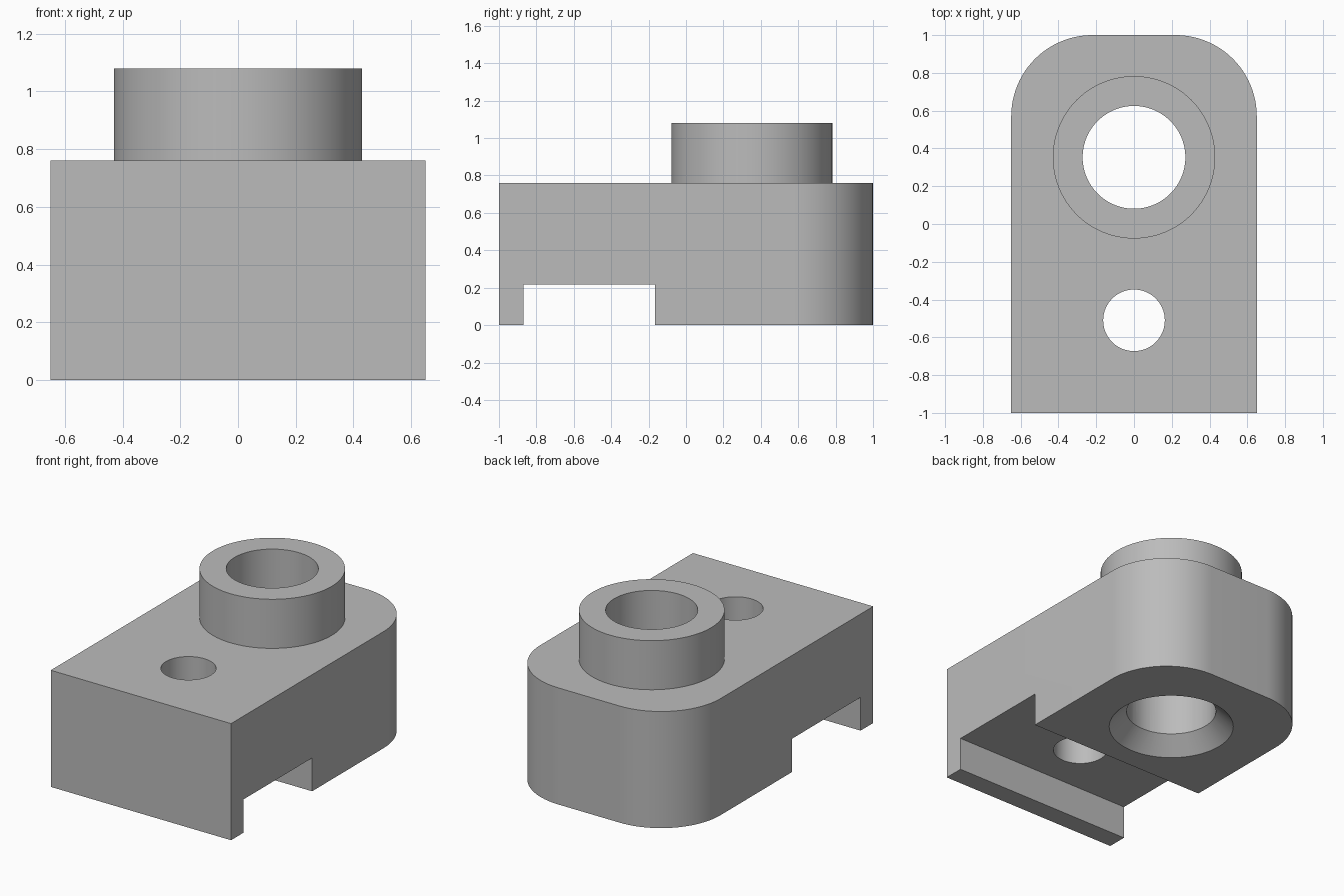
import bpy
import bmesh
from math import radians
from mathutils import Matrix

cube = bpy.data.objects.get("Cube")
if cube:
    bpy.data.objects.remove(cube, do_unlink=True)

grey = bpy.data.materials.new("plain grey")
grey.use_nodes = True
COLOUR = (0.5, 0.5, 0.5, 1)
grey.diffuse_color = COLOUR
grey.node_tree.nodes["Principled BSDF"].inputs["Base Color"].default_value = COLOUR

SEGMENTS = 96
BORE_Y, HOLE_Y = 0.353, -0.51


def make_object(name, bm):
    bmesh.ops.recalc_face_normals(bm, faces=bm.faces)
    mesh = bpy.data.meshes.new(name)
    bm.to_mesh(mesh)
    bm.free()
    mesh.materials.append(grey)
    obj = bpy.data.objects.new(name, mesh)
    bpy.context.collection.objects.link(obj)
    return obj


def box(low, high):
    bm = bmesh.new()
    bmesh.ops.create_cube(bm, size=1)
    for v in bm.verts:
        v.co = [l + (c + 0.5) * (h - l) for c, l, h in zip(v.co, low, high)]
    return bm


def cone(name, y, z_low, z_high, r_low, r_high):
    bm = bmesh.new()
    bmesh.ops.create_cone(bm, cap_ends=True, segments=SEGMENTS,
                          radius1=r_low, radius2=r_high, depth=z_high - z_low,
                          matrix=Matrix.Translation((0, y, (z_low + z_high) / 2)))
    return make_object(name, bm)


def combine(target, tool, operation):
    mod = target.modifiers.new(tool.name, "BOOLEAN")
    mod.operation, mod.solver, mod.object = operation, "EXACT", tool
    bpy.ops.object.select_all(action="DESELECT")
    bpy.context.view_layer.objects.active = target
    target.select_set(True)
    bpy.ops.object.modifier_apply(modifier=mod.name)
    bpy.data.objects.remove(tool, do_unlink=True)


# Block with two rounded back corners
bm = box((-0.65, -1, 0), (0.65, 1, 0.76))
back_edges = [e for e in bm.edges
              if all(v.co.y > 0.9 for v in e.verts)
              and abs(e.verts[0].co.z - e.verts[1].co.z) > 0.5]
bmesh.ops.bevel(bm, geom=back_edges, offset=0.43, segments=24,
                profile=0.5, affect="EDGES")
block = make_object("bracket_block", bm)

# Round boss on top
combine(block, cone("boss", BORE_Y, 0.4, 1.08, 0.43, 0.43), "UNION")

# Cross slot underneath, bores and the countersink
slot = make_object("slot_cutter", box((-1, -0.87, -0.3), (1, -0.165, 0.217)))
combine(block, slot, "DIFFERENCE")
combine(block, cone("bore_cutter", BORE_Y, -0.2, 1.3, 0.272, 0.272), "DIFFERENCE")
combine(block, cone("small_hole_cutter", HOLE_Y, -0.2, 1, 0.163, 0.163), "DIFFERENCE")
combine(block, cone("countersink_cutter", BORE_Y, -0.1, 0.128, 0.478, 0.25), "DIFFERENCE")

bpy.ops.object.shade_smooth_by_angle(angle=radians(30))
